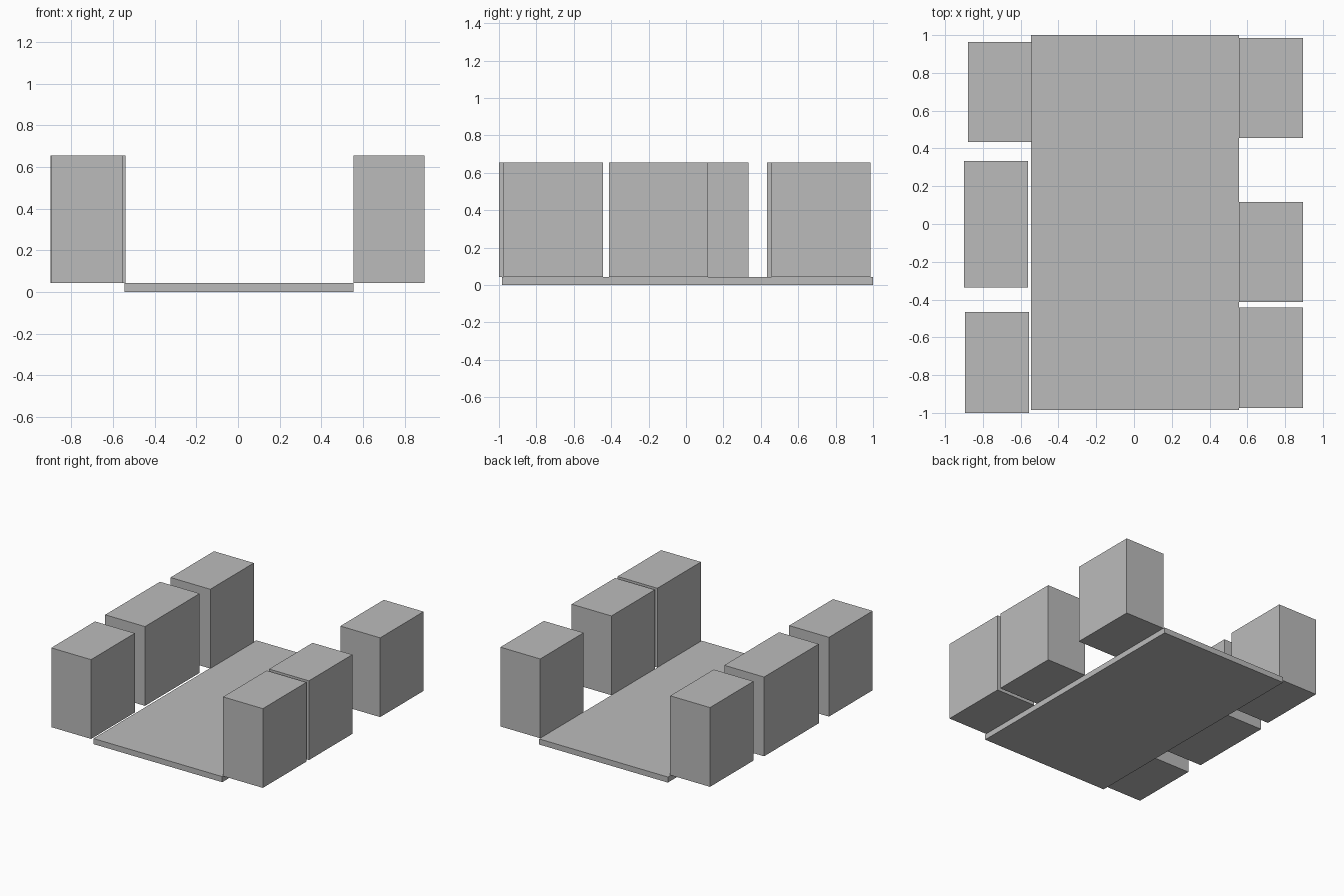
import bpy

cube = bpy.data.objects.get("Cube")
if cube:
    bpy.data.objects.remove(cube, do_unlink=True)

# Single plain grey for every part
GREY = (0.5, 0.5, 0.5, 1.0)
grey = bpy.data.materials.new("plain_grey")
grey.use_nodes = True
grey.diffuse_color = GREY
grey.node_tree.nodes["Principled BSDF"].inputs["Base Color"].default_value = GREY


def box(name, x, y, z):
    """Flat-faced box spanning the given (low, high) ranges."""
    spans = (x, y, z)
    bpy.ops.mesh.primitive_cube_add(size=1, location=[(a + b) / 2 for a, b in spans])
    obj = bpy.context.object
    obj.name = name
    obj.scale = [b - a for a, b in spans]
    bpy.ops.object.transform_apply(location=False, rotation=False, scale=True)
    obj.data.materials.append(grey)


# Ground slab between the two rows
SLAB_TOP = 0.043
box("ground_slab", (-0.545, 0.555), (-0.985, 1.0), (0, SLAB_TOP))

# Blocks along both sides: name, inner-low x, y range
WIDTH, ROOF = 0.34, 0.655
blocks = [
    ("right_front_block", -0.895, (-1.0, -0.466)),
    ("right_middle_block", -0.9, (-0.335, 0.333)),
    ("right_back_block", -0.88, (0.433, 0.964)),
    ("left_front_block", 0.555, (-0.975, -0.443)),
    ("left_middle_block", 0.555, (-0.413, 0.117)),
    ("left_back_block", 0.555, (0.456, 0.986)),
]
for name, x, y in blocks:
    box(name, (x, x + WIDTH), y, (SLAB_TOP, ROOF))
